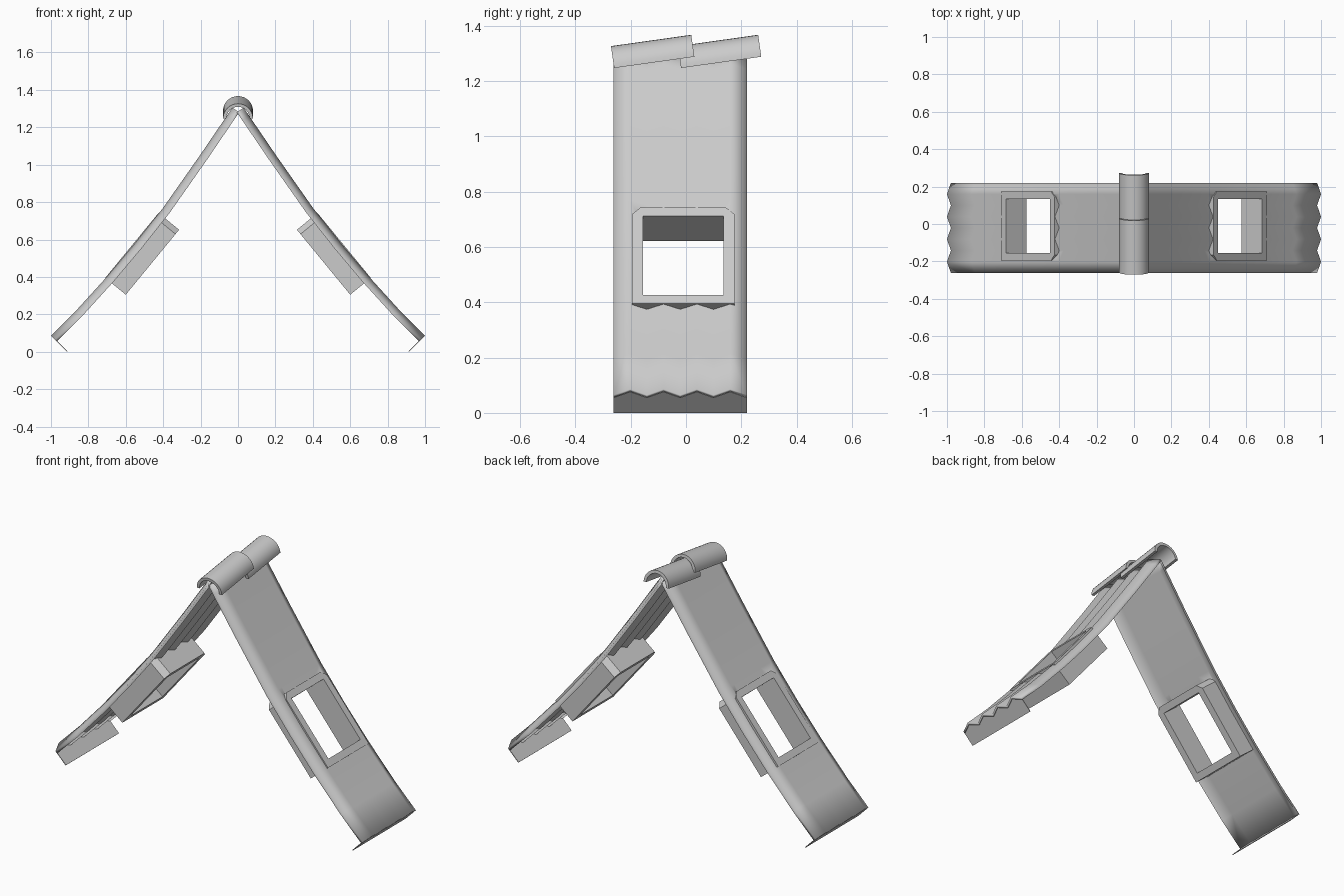
import bpy, bmesh, math
from mathutils import Vector, Matrix

cube = bpy.data.objects.get("Cube")
if cube:
    bpy.data.objects.remove(cube, do_unlink=True)

grey = bpy.data.materials.new("plain_grey")
grey.use_nodes = True
COLOUR = (0.6, 0.6, 0.6, 1)
grey.diffuse_color = COLOUR
grey.node_tree.nodes["Principled BSDF"].inputs["Base Color"].default_value = COLOUR

BACK, FRONT = 0.22, -0.262


def make_object(name, bm, smooth=None):
    bmesh.ops.recalc_face_normals(bm, faces=bm.faces)
    mesh = bpy.data.meshes.new(name)
    bm.to_mesh(mesh)
    bm.free()
    mesh.materials.append(grey)
    obj = bpy.data.objects.new(name, mesh)
    bpy.context.collection.objects.link(obj)
    if smooth:
        bpy.ops.object.select_all(action='DESELECT')
        obj.select_set(True)
        bpy.context.view_layer.objects.active = obj
        bpy.ops.object.shade_smooth_by_angle(angle=math.radians(smooth))
    return obj


def mirror_x(obj):
    obj.modifiers.new("other_side", 'MIRROR').use_mirror_merge = False


def loft(bm, rings):
    """Skin closed rings of points and cap both ends."""
    loops = [[bm.verts.new(p) for p in ring] for ring in rings]
    for a, b in zip(loops, loops[1:]):
        for i in range(len(a)):
            j = (i + 1) % len(a)
            bm.faces.new((a[i], a[j], b[j], b[i]))
    bm.faces.new(loops[0])
    bm.faces.new(loops[-1])


def slab(bm, corners, y0, y1):
    """Extrude an x-z outline along y."""
    loft(bm, [[(x, y, z) for x, z in corners] for y in (y0, y1)])


# Thin corrugated roof sheet: curved profile, zigzag across
profile = [Vector(p) for p in ((0.03, 1.305), (0.06, 1.261), (0.2, 1.055), (0.4, 0.77),
                               (0.55, 0.58), (0.7, 0.402), (0.87, 0.215), (1.0, 0.086))]
WAVES, WAVE_DEPTH, THICKNESS = 4, 0.03, 0.014
STEPS = WAVES * 2


def zigzag(p, out, drop):
    edge = []
    for k in range(STEPS + 1):
        q = p - out * (drop + (0 if k % 2 else WAVE_DEPTH))
        edge.append((q.x, FRONT + (BACK - FRONT) * k / STEPS, q.y))
    return edge


rings = []
for i, p in enumerate(profile):
    along = (profile[min(i + 1, len(profile) - 1)] - profile[max(i - 1, 0)]).normalized()
    out = Vector((-along.y, along.x))
    rings.append(zigzag(p, out, 0) + zigzag(p, out, THICKNESS)[::-1])
bm = bmesh.new()
loft(bm, rings)
roof = make_object("roof_slope", bm, smooth=95)

# Thin board closing each eave, its top fitted to the corrugation
rings = []
for setback in (0, 0.004):
    top = p - along * setback
    foot = top - out * (p.y / out.y)
    rings.append(zigzag(top, out, THICKNESS)
                 + [(foot.x, y, foot.y) for y in (BACK, FRONT)])
bm = bmesh.new()
loft(bm, rings)
mirror_x(make_object("eave_board", bm))

# Skylight box set square to the slope, upper corners chamfered
down = Vector((0.635, -0.773))
outward = Vector((0.773, 0.635))
inner_top = Vector((0.315, 0.652))
LENGTH, DEPTH, WALL, CHAMFER = 0.449, 0.142, 0.04, 0.03
Y0, Y1 = -0.195, 0.175
outer_ring = [(0, Y0 + CHAMFER), (CHAMFER, Y0), (LENGTH, Y0),
              (LENGTH, Y1), (CHAMFER, Y1), (0, Y1 - CHAMFER)]
inner_ring = [(s, y) for s, y in ((WALL, Y0 + WALL), (LENGTH - WALL, Y0 + WALL),
                                  (LENGTH - WALL, Y1 - WALL), (WALL, Y1 - WALL))]


def on_slope(s, y, h):
    q = inner_top + down * s + outward * h
    return (q.x, y, q.y)


bm = bmesh.new()
rims = {0: [], DEPTH: []}
for ring in (outer_ring, inner_ring):
    low, high = [[bm.verts.new(on_slope(s, y, h)) for s, y in ring] for h in rims]
    for i in range(len(ring)):
        j = (i + 1) % len(ring)
        bm.faces.new((low[i], low[j], high[j], high[i]))
        for rim, loop in zip(rims.values(), (low, high)):
            rim.append(bm.edges.get((loop[i], loop[j])))
for rim in rims.values():
    bmesh.ops.triangle_fill(bm, edges=rim, use_beauty=True)
mirror_x(make_object("skylight_frame", bm))

# Opening through the sheet
bm = bmesh.new()
GAP = WALL / 2
loft(bm, [[on_slope(s, y, h) for s, y in ((GAP, Y0 + GAP), (LENGTH - GAP, Y0 + GAP),
                                          (LENGTH - GAP, Y1 - GAP), (GAP, Y1 - GAP))]
          for h in (-0.1, DEPTH + 0.1)])
cutter = make_object("skylight_cutter", bm)
cutter.hide_render = True
cutter.hide_set(True)
cut = roof.modifiers.new("skylight_opening", 'BOOLEAN')
cut.operation = 'DIFFERENCE'
cut.solver = 'EXACT'
cut.object = cutter
mirror_x(roof)

# Overlapping half-round ridge tiles
RADIUS, SHELL, SEGMENTS = 0.08, 0.017, 16
for name, y in (("front_ridge_tile", -0.26), ("back_ridge_tile", -0.018)):
    bm = bmesh.new()
    angles = [math.pi * k / SEGMENTS for k in range(SEGMENTS + 1)]
    arc = [(RADIUS * math.cos(a), RADIUS * math.sin(a)) for a in angles]
    arc += [((RADIUS - SHELL) * math.cos(a), (RADIUS - SHELL) * math.sin(a))
            for a in reversed(angles)]
    slab(bm, arc, 0, 0.293)
    bm.transform(Matrix.Translation((0, y, 1.247)) @ Matrix.Rotation(math.radians(8), 4, 'X'))
    make_object(name, bm, smooth=40)
